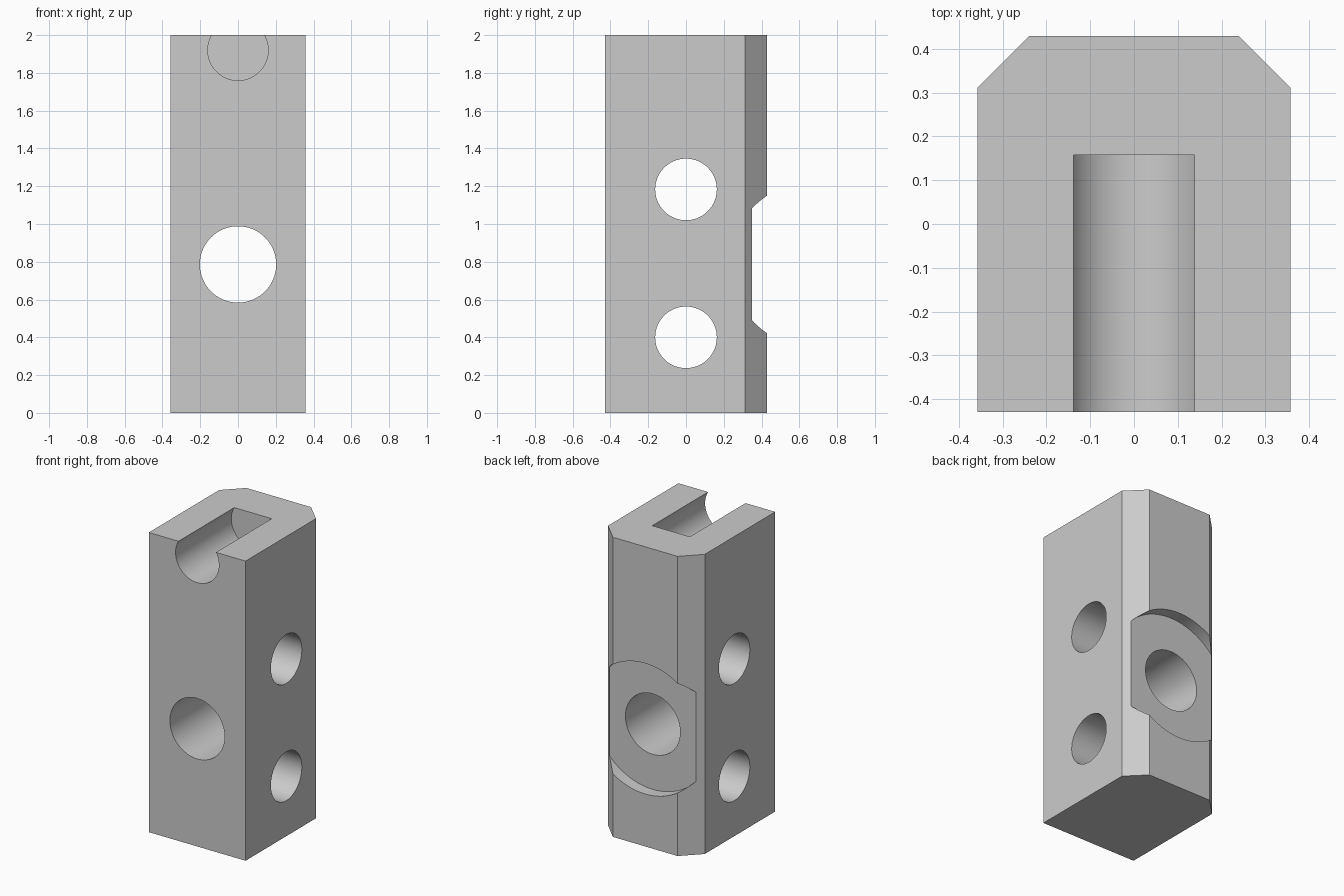
import bpy
import bmesh
import math
from mathutils import Matrix

default = bpy.data.objects.get("Cube")
if default:
    bpy.data.objects.remove(default, do_unlink=True)

HALF_X, HALF_Y, HEIGHT, CHAMFER = 0.357, 0.43, 2.0, 0.118

# Single plain grey finish
grey = bpy.data.materials.new("plain grey")
grey.use_nodes = True
colour = (0.6, 0.6, 0.6, 1)
grey.diffuse_color = colour
grey.node_tree.nodes["Principled BSDF"].inputs["Base Color"].default_value = colour


def add_object(name, bm):
    mesh = bpy.data.meshes.new(name)
    bmesh.ops.recalc_face_normals(bm, faces=bm.faces)
    bm.to_mesh(mesh)
    bm.free()
    mesh.materials.append(grey)
    obj = bpy.data.objects.new(name, mesh)
    bpy.context.collection.objects.link(obj)
    return obj


def bore(body, name, axis, centre, radius, length):
    """Cut a round hole through the body along the x or y axis."""
    bm = bmesh.new()
    turn = Matrix.Rotation(math.pi / 2, 4, "Y" if axis == "x" else "X")
    bmesh.ops.create_cone(bm, cap_ends=True, segments=96, radius1=radius,
                          radius2=radius, depth=length,
                          matrix=Matrix.Translation(centre) @ turn)
    cutter = add_object(name, bm)
    cutter.hide_render = True
    mod = body.modifiers.new(name, "BOOLEAN")
    mod.operation = "DIFFERENCE"
    mod.solver = "EXACT"
    mod.object = cutter
    bpy.context.view_layer.objects.active = body
    bpy.ops.object.modifier_apply(modifier=mod.name)
    bpy.data.objects.remove(cutter, do_unlink=True)


# Upright block with its two rear edges chamfered
bm = bmesh.new()
side = [(HALF_X, -HALF_Y), (HALF_X, HALF_Y - CHAMFER), (HALF_X - CHAMFER, HALF_Y)]
outline = side + [(-x, y) for x, y in reversed(side)]
base = bm.faces.new([bm.verts.new((x, y, 0)) for x, y in outline])
top = bmesh.ops.extrude_face_region(bm, geom=[base])["geom"]
bmesh.ops.translate(bm, vec=(0, 0, HEIGHT),
                    verts=[v for v in top if isinstance(v, bmesh.types.BMVert)])
block = add_object("mounting_block", bm)

# Two cross holes, one front hole with a rear counterbore, and the top groove
for z in (0.4, 1.183):
    bore(block, "cross_hole", "x", (0, 0, z), 0.163, 2)
bore(block, "front_hole", "y", (0, 0, 0.786), 0.202, 2)
bore(block, "rear_counterbore", "y", (0, 0.85, 0.786), 0.436, 1)
bore(block, "top_groove", "y", (0, -0.342, 1.92), 0.16, 1)

# Smooth bores with crisp edges
bpy.ops.object.select_all(action="DESELECT")
block.select_set(True)
bpy.context.view_layer.objects.active = block
bpy.ops.object.shade_smooth_by_angle(angle=math.radians(30))
